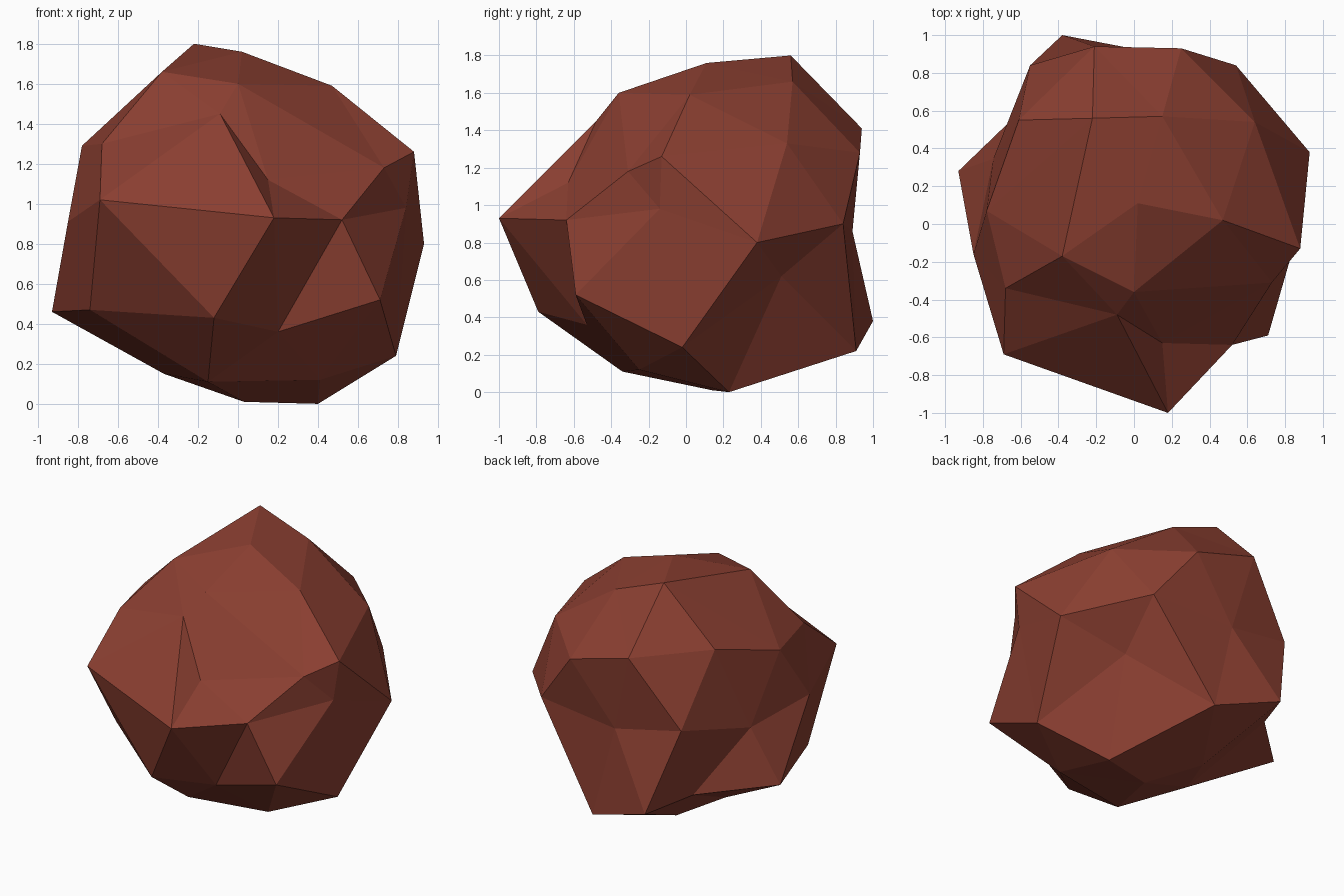
import bpy, bmesh

if "Cube" in bpy.data.objects:
    bpy.data.objects.remove(bpy.data.objects["Cube"])

# Boulder as a distorted, once-subdivided icosahedron:
# two poles, two rings of five corners, and one bent point per edge.
right_pole = (0.50, 0.51, 0.62)
left_pole = (-0.68, -0.34, 1.30)

ring_a = [(0.88, -0.13, 1.26), (0.25, 0.93, 1.28), (-0.38, 1.00, 0.38),
          (0.03, 0.14, 0.01), (0.71, -0.59, 0.52)]
ring_b = [(0.02, 0.11, 1.76), (-0.61, 0.55, 1.43), (-0.93, 0.28, 0.46),
          (-0.12, -0.79, 0.43), (0.15, -0.63, 1.12)]

# Edge points, each group in ring order
pole_to_a = [(0.93, 0.38, 0.80), (0.54, 0.84, 0.90), (0.09, 0.91, 0.22),
             (0.40, 0.23, 0.00), (0.79, -0.02, 0.24)]
along_a = [(0.64, 0.54, 1.33), (-0.07, 0.89, 0.86), (-0.22, 0.42, 0.11),
           (0.41, -0.25, 0.12), (0.84, -0.14, 0.98)]
a_to_b = [(0.47, 0.02, 1.59), (-0.21, 0.94, 1.41), (-0.525, 0.67, 0.43),
          (-0.15, -0.34, 0.11), (0.52, -0.64, 0.92)]
b_to_next_a = [(0.15, 0.57, 1.66), (-0.55, 0.84, 0.95), (-0.37, 0.09, 0.15),
               (0.20, -0.53, 0.36), (0.73, -0.31, 1.18)]
along_b = [(-0.22, 0.56, 1.80), (-0.745, 0.345, 0.84), (-0.74, -0.30, 0.47),
           (0.18, -1.00, 0.93), (0.00, -0.36, 1.60)]
b_to_pole = [(-0.38, -0.17, 1.66), (-0.78, 0.07, 1.29), (-0.85, -0.16, 0.91),
             (-0.69, -0.69, 1.02), (-0.09, -0.48, 1.45)]

bm = bmesh.new()


def add_points(points):
    return [bm.verts.new(p) for p in points]


C, D = add_points([right_pole, left_pole])
A, B = add_points(ring_a), add_points(ring_b)
CA, AA, AB = add_points(pole_to_a), add_points(along_a), add_points(a_to_b)
BA, BB, BD = add_points(b_to_next_a), add_points(along_b), add_points(b_to_pole)


def split_triangle(p, q, r, pq, qr, rp):
    """Four facets from three corners and the points on their edges."""
    for tri in ((p, pq, rp), (q, qr, pq), (r, rp, qr), (pq, qr, rp)):
        bm.faces.new(tri)


for i in range(5):
    n = (i + 1) % 5
    split_triangle(C, A[i], A[n], CA[i], AA[i], CA[n])
    split_triangle(A[i], B[i], A[n], AB[i], BA[i], AA[i])
    split_triangle(B[i], B[n], A[n], BB[i], AB[n], BA[i])
    split_triangle(D, B[n], B[i], BD[n], BB[i], BD[i])

bmesh.ops.recalc_face_normals(bm, faces=bm.faces[:])
mesh = bpy.data.meshes.new("boulder")
bm.to_mesh(mesh)
bm.free()

# Single red-brown stone colour, flat facets
stone = bpy.data.materials.new("red_brown_stone")
stone.diffuse_color = (0.26, 0.05, 0.031, 1.0)
stone.use_nodes = True
stone.node_tree.nodes["Principled BSDF"].inputs["Base Color"].default_value = stone.diffuse_color
mesh.materials.append(stone)

boulder = bpy.data.objects.new("boulder", mesh)
bpy.context.collection.objects.link(boulder)
